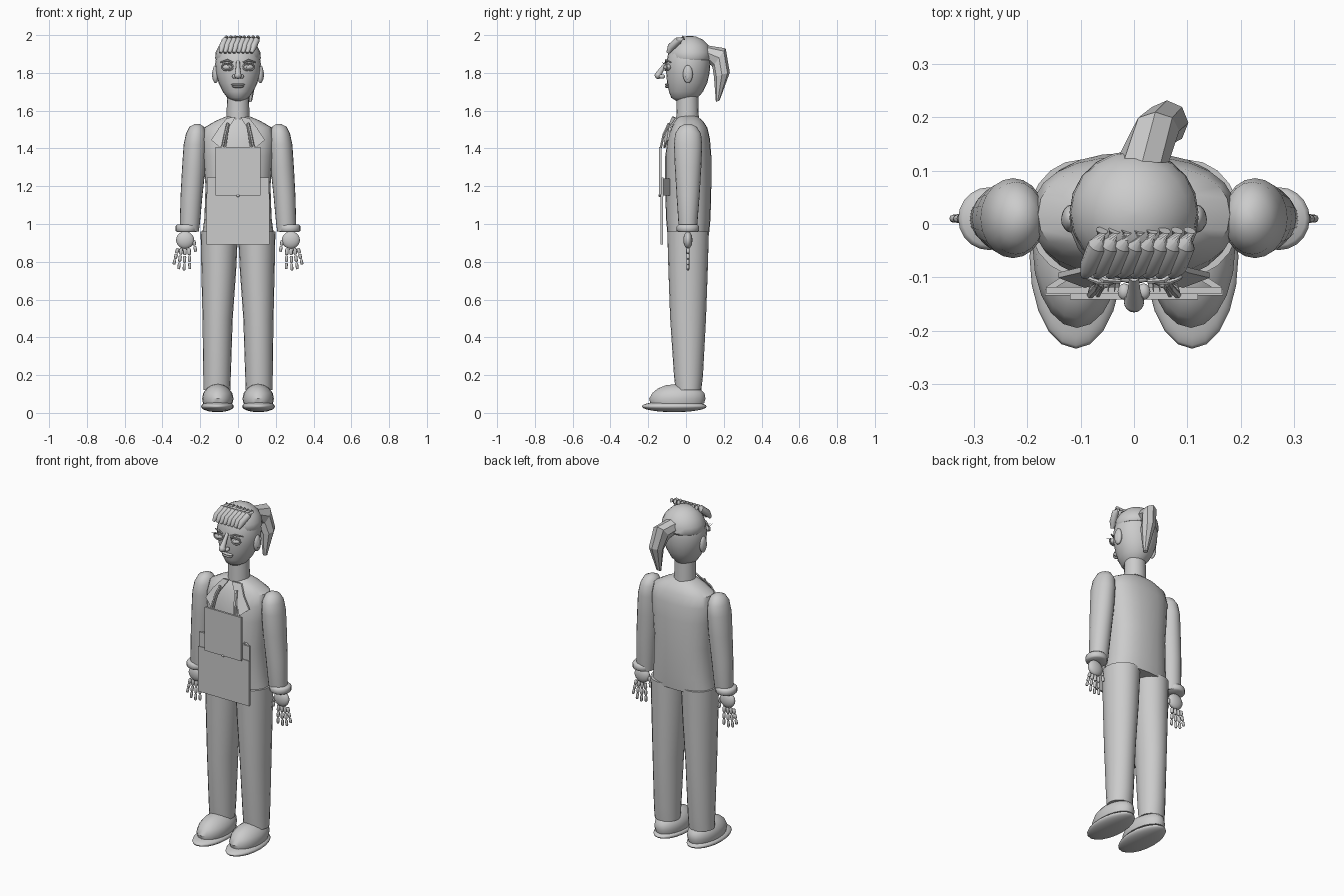
import bpy, bmesh, math
from mathutils import Vector

grey = bpy.data.materials.new("plain grey")
grey.diffuse_color = (0.6, 0.6, 0.6, 1)


def finish(name, bm, smooth=True, angle=40):
    bmesh.ops.recalc_face_normals(bm, faces=bm.faces)
    me = bpy.data.meshes.new(name)
    bm.to_mesh(me)
    bm.free()
    ob = bpy.data.objects.new(name, me)
    bpy.context.collection.objects.link(ob)
    me.materials.append(grey)
    if smooth:
        bpy.ops.object.select_all(action='DESELECT')
        ob.select_set(True)
        bpy.context.view_layer.objects.active = ob
        bpy.ops.object.shade_smooth_by_angle(angle=math.radians(angle))
    return ob


def skin(name, rings, smooth=True, angle=40):
    """Joins rings of points into a capped surface."""
    bm = bmesh.new()
    vs = [[bm.verts.new(p) for p in r] for r in rings]
    n = len(vs[0])
    for a, b in zip(vs, vs[1:]):
        for i in range(n):
            j = (i + 1) % n
            bm.faces.new((a[i], a[j], b[j], b[i]))
    bm.faces.new(vs[0])
    bm.faces.new(vs[-1])
    return finish(name, bm, smooth, angle)


def loft(name, sections, n=20, power=1.0, **kw):
    """Level sections: (x, y, z, half width, half depth)."""
    rings = []
    for x, y, z, rx, ry in sections:
        r = []
        for i in range(n):
            t = 2 * math.pi * i / n
            c, s = math.cos(t), math.sin(t)
            r.append((x + rx * math.copysign(abs(c) ** power, c),
                      y + ry * math.copysign(abs(s) ** power, s), z))
        rings.append(r)
    return skin(name, rings, **kw)


def tube(name, pts, radii, n=8, flat=1.0, smooth=True):
    """Round sweep along a path; flat scales it along the side axis."""
    pts = [Vector(p) for p in pts]
    rings = []
    for i, p in enumerate(pts):
        d = (pts[min(i + 1, len(pts) - 1)] - pts[max(i - 1, 0)]).normalized()
        u = d.cross(Vector((0, 1, 0) if abs(d.y) < 0.8 else (0, 0, 1))).normalized()
        v = d.cross(u)
        rings.append([p + radii[i] * (u * math.cos(a) * flat + v * math.sin(a))
                      for a in (2 * math.pi * k / n for k in range(n))])
    return skin(name, rings, smooth)


def ball(name, loc, size, rot=(0, 0, 0), seg=16):
    bm = bmesh.new()
    bmesh.ops.create_uvsphere(bm, u_segments=seg, v_segments=max(6, seg * 5 // 8), radius=1)
    ob = finish(name, bm, angle=60)
    ob.location, ob.scale, ob.rotation_euler = loc, size, rot
    return ob


def plate(name, outline, y0, y1):
    """Upright plate from an (x, z) outline; y0 and y1 are front and back."""
    return skin(name, [[(x, y, z) for x, z in outline] for y in (y0, y1)], False)


def rect(x, z0, z1):
    return [(-x, z0), (x, z0), (x, z1), (-x, z1)]


# Torso and neck
loft("torso", [(0, .012, .945, .19, .11), (0, .012, 1.03, .178, .118),
               (0, .012, 1.2, .172, .122), (0, .012, 1.36, .185, .122),
               (0, .015, 1.45, .192, .112), (0, .018, 1.51, .18, .095),
               (0, .015, 1.545, .12, .075), (0, .01, 1.575, .05, .045)],
     n=24, power=.85)
loft("neck", [(0, .008, 1.55, .061, .06), (0, .008, 1.69, .058, .057)], n=16)

# Head
loft("head", [(0, -.012, 1.652, .03, .04), (0, -.008, 1.668, .056, .07),
              (0, 0, 1.7, .08, .09), (0, .006, 1.745, .102, .106),
              (0, .01, 1.8, .118, .115), (0, .012, 1.85, .121, .117),
              (0, .015, 1.9, .112, .11), (0, .015, 1.95, .085, .085),
              (0, .015, 1.98, .04, .045)], n=24)
loft("hair_cap", [(0, .022, 1.868, .116, .108), (0, .022, 1.878, .121, .116),
                  (0, .022, 1.91, .118, .113), (0, .022, 1.945, .1, .098),
                  (0, .02, 1.975, .07, .07), (0, .02, 1.992, .035, .035),
                  (0, .02, 1.996, .005, .005)], n=20)

# Fringe locks sweeping down to one side
for i in range(8):
    x = -.06 + i * .0235
    tube("fringe_lock", [(x, -.012, 1.986), (x - .008, -.04, 1.972),
                         (x - .024, -.08, 1.936), (x - .033, -.096, 1.906)],
         [.013, .02, .02, .009], n=10, flat=.9)

# Ponytail
skin("ponytail", [[(cx + w * math.cos(a), cy + dy * math.sin(a), cz + dz * math.sin(a))
                   for a in (2 * math.pi * k / 8 for k in range(8))]
                  for cx, cy, cz, w, dy, dz in (
                      (.015, .115, 1.905, .05, 0, .04), (.04, .175, 1.88, .045, .035, .05),
                      (.062, .19, 1.79, .04, .042, .012), (.06, .168, 1.65, .014, .01, .004))],
     smooth=False)

# Face: nose, lips, chin
tube("nose_bridge", [(0, -.1, 1.86), (0, -.125, 1.825), (0, -.147, 1.79)],
     [.009, .012, .018], n=10)
ball("nose_tip", (0, -.146, 1.787), (.019, .02, .019))
for s in (-1, 1):
    ball("nostril", (s * .018, -.127, 1.781), (.013, .016, .012), seg=12)
    ball("ear", (s * .119, .01, 1.793), (.017, .026, .048))
    ball("ear_fold", (s * .131, .008, 1.79), (.006, .014, .028), seg=12)
    # Eyes with lids, brows and lashes
    ball("eyeball", (s * .056, -.097, 1.83), (.027, .021, .017))
    ball("iris", (s * .056, -.114, 1.83), (.011, .007, .011), seg=12)
    arc = [(s * (.056 + .031 * math.cos(a)), -.11 + .01 * math.cos(a) ** 2, math.sin(a))
           for a in (math.pi * k / 8 for k in range(9))]
    tube("upper_lid", [(x, y, 1.83 + .019 * h) for x, y, h in arc], [.0045] * 9, n=6)
    tube("lower_lid", [(x, y, 1.83 - .017 * h) for x, y, h in arc], [.004] * 9, n=6)
    tube("eyebrow", [(s * .026, -.108, 1.855), (s * .056, -.106, 1.867),
                     (s * .093, -.08, 1.856)], [.004, .006, .003], n=6)
    for k in range(5):
        x = .036 + .011 * k
        tube("eyelash", [(s * x, -.112, 1.846), (s * (x * 1.12 - .004), -.127, 1.855)],
             [.002, .0008], n=4)
ball("upper_lip", (0, -.099, 1.738), (.037, .012, .007))
ball("lower_lip", (0, -.099, 1.727), (.031, .013, .007))

# Apron: skirt, bib, waistband
plate("apron_skirt", rect(.167, .892, 1.16), -.134, -.122)
plate("apron_bib", rect(.12, 1.15, 1.408), -.142, -.13)
plate("waistband", rect(.165, 1.145, 1.245), -.13, -.118)
ball("waist_button", (0, -.14, 1.15), (.008, .006, .008), seg=8)

for s in (-1, 1):
    # Waistband returning to the body
    skin("waistband_side", [[(s * .165, -.13, z), (s * .165, -.118, z),
                             (s * .1, -.075, z), (s * .09, -.085, z)]
                            for z in (1.15, 1.24)], False)
    # Bib straps and shirt collar
    tube("bib_strap", [(s * .082, -.133, 1.405), (s * .068, -.118, 1.475),
                       (s * .054, -.09, 1.533)], [.007] * 3, n=6)
    tube("inner_strap", [(s * .068, -.133, 1.405), (s * .059, -.118, 1.47),
                         (s * .05, -.09, 1.528)], [.005] * 3, n=6)
    col = [(.012, -.068, 1.568), (.06, -.05, 1.56), (.1, -.085, 1.51),
           (.142, -.095, 1.445), (.092, -.114, 1.402), (.066, -.105, 1.48)]
    skin("collar", [[(s * x, y + d, z) for x, y, z in col] for d in (-.006, .004)], False)

    # Sleeves and cuffs
    loft("sleeve", [(s * .28 - s * .025, .01, .96, .047, .045), (s * .255, .01, 1.0, .053, .05),
                    (s * .246, .011, 1.15, .058, .061), (s * .234, .011, 1.3, .062, .07),
                    (s * .227, .011, 1.42, .061, .075), (s * .222, .011, 1.48, .053, .068),
                    (s * .219, .011, 1.515, .038, .045), (s * .216, .011, 1.53, .012, .015)])
    loft("cuff", [(s * .272, .01, .957, .05, .05), (s * .272, .01, .964, .058, .059),
                  (s * .272, .01, .988, .058, .059), (s * .272, .01, .997, .05, .05)],
         angle=60)

    # Hands: palm plus jointed fingers and thumb
    ball("palm", (s * .28, .01, .915), (.048, .024, .046))
    fingers = [(.318, .872, .341, .782), (.3, .872, .315, .757),
               (.28, .872, .286, .75), (.259, .87, .255, .757), (.235, .915, .223, .85)]
    for x0, z0, x1, z1 in fingers:
        a, b = Vector((s * x0, .01, z0)), Vector((s * x1, .01, z1))
        count = 3 if z1 < .84 else 2
        for k in range(count):
            p, q = a.lerp(b, k / count), a.lerp(b, (k + .9) / count)
            r = .0092 - .0008 * k
            tube("finger_joint", [p, p.lerp(q, .15), p.lerp(q, .85), q],
                 [r * .6, r, r, r * .6], n=8)

    # Trouser legs
    loft("trouser_leg", [(s * .112, .013, .12, .071, .068), (s * .111, .013, .2, .073, .077),
                         (s * .108, .011, .5, .08, .095), (s * .102, .011, .75, .092, .104),
                         (s * .099, .011, .96, .099, .11)], n=20)

    # Shoes: sole and upper, slightly longer toward the toe
    ball("shoe_sole", (s * .109, -.062, .034), (.087, .172, .03), seg=20)
    loft("shoe_upper", [(s * .107, -.046, .05, .078, .142), (s * .107, -.046, .075, .083, .149),
                        (s * .107, -.04, .105, .077, .138), (s * .107, -.038, .13, .058, .11),
                        (s * .107, -.038, .146, .034, .07), (s * .107, -.038, .152, .008, .02)])
